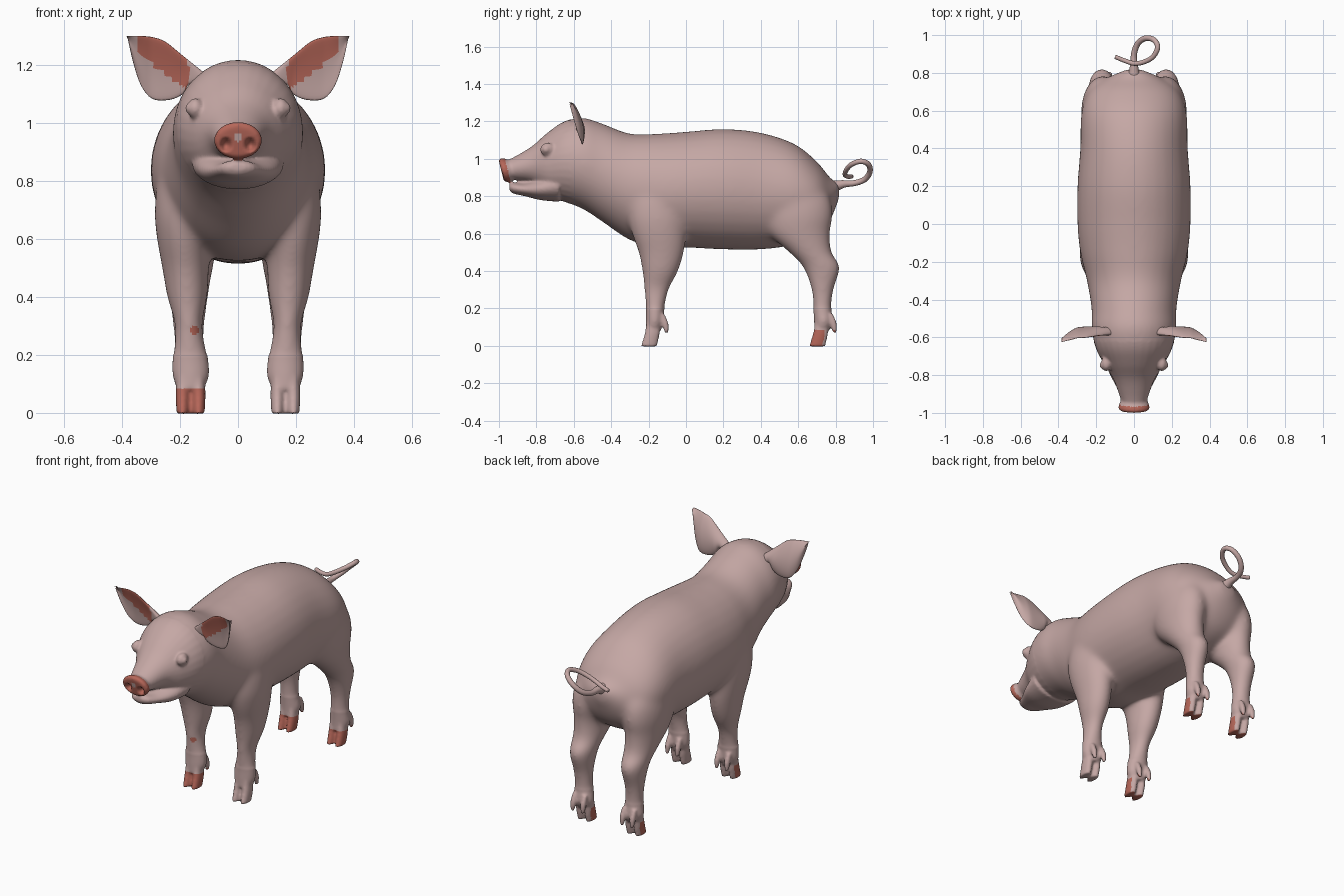
import bpy, bmesh
from math import sin, cos, pi, hypot
from mathutils import Vector, Matrix

cube = bpy.data.objects.get("Cube")
if cube:
    bpy.data.objects.remove(cube, do_unlink=True)


def material(name, colour):
    m = bpy.data.materials.new(name)
    m.use_nodes = True
    m.diffuse_color = (*colour, 1)
    m.node_tree.nodes["Principled BSDF"].inputs["Base Color"].default_value = (*colour, 1)
    m.node_tree.nodes["Principled BSDF"].inputs["Roughness"].default_value = 0.7
    return m


SKIN = material("pale_pink_skin", (0.56, 0.39, 0.375))
CORAL = material("coral_skin", (0.47, 0.135, 0.1))


def interpolate(rows, steps=5):
    """Catmull-Rom interpolation of section parameters."""
    out = []
    last = len(rows) - 1
    for i in range(last):
        a, b, c, d = (rows[max(0, min(last, i + k))] for k in (-1, 0, 1, 2))
        for s in range(steps):
            t = s / steps
            out.append([q + 0.5 * t * (r - p + t * (2 * p - 5 * q + 4 * r - w + t * (3 * (q - r) + w - p)))
                        for p, q, r, w in zip(a, b, c, d)])
    return out + [list(rows[-1])]


def loft(bm, rings):
    loops = [[bm.verts.new(p) for p in ring] for ring in rings]
    n = len(loops[0])
    faces = [bm.faces.new((a[i], a[(i + 1) % n], b[(i + 1) % n], b[i]))
             for a, b in zip(loops, loops[1:]) for i in range(n)]
    faces += [bm.faces.new(loops[0]), bm.faces.new(loops[-1])]
    bmesh.ops.recalc_face_normals(bm, faces=faces)


ANGLES = [2 * pi * i / 32 for i in range(32)]


def trunk(bm, rows, shear=0.0):
    """Rows: y, top, bottom, half width."""
    rings = []
    for y, top, low, w in interpolate(rows):
        mid, h = (top + low) / 2, (top - low) / 2
        rings.append([(w * cos(a), y - shear * h * sin(a), mid + h * sin(a)) for a in ANGLES])
    loft(bm, rings)


def limb(bm, rows, side):
    """Rows: z, back and front y, inner and outer x."""
    rings = []
    for z, y0, y1, x0, x1 in interpolate(rows):
        rings.append([(side * ((x0 + x1) / 2 + (x1 - x0) / 2 * cos(a)),
                       (y0 + y1) / 2 + (y1 - y0) / 2 * sin(a), z) for a in ANGLES])
    loft(bm, rings)


def ball(bm, centre, size):
    bmesh.ops.create_uvsphere(bm, u_segments=20, v_segments=12, radius=1,
                              matrix=Matrix.Translation(centre) @ Matrix.Diagonal((*size, 1)))


def add_object(name, bm, mats):
    mesh = bpy.data.meshes.new(name)
    bm.to_mesh(mesh)
    bm.free()
    for m in mats:
        mesh.materials.append(m)
    obj = bpy.data.objects.new(name, mesh)
    bpy.context.collection.objects.link(obj)
    return obj


bm = bmesh.new()

# Torso, neck and upper head
trunk(bm, [(-0.96, 0.99, 0.89, 0.06), (-0.9, 1.02, 0.885, 0.08), (-0.82, 1.07, 0.865, 0.11),
           (-0.74, 1.14, 0.80, 0.16), (-0.65, 1.2, 0.77, 0.205), (-0.55, 1.22, 0.73, 0.225),
           (-0.45, 1.19, 0.665, 0.225), (-0.3, 1.135, 0.565, 0.25), (-0.15, 1.135, 0.525, 0.285),
           (0, 1.145, 0.525, 0.3), (0.2, 1.16, 0.515, 0.3), (0.4, 1.14, 0.515, 0.285),
           (0.58, 1.08, 0.54, 0.28), (0.7, 0.985, 0.59, 0.24), (0.77, 0.9, 0.67, 0.15),
           (0.82, 0.865, 0.79, 0.04)])
# Lower jaw
trunk(bm, [(-0.945, 0.86, 0.835, 0.03), (-0.925, 0.872, 0.815, 0.06), (-0.86, 0.872, 0.8, 0.095),
           (-0.78, 0.9, 0.78, 0.135), (-0.68, 0.95, 0.77, 0.16)])
# Snout disc
trunk(bm, [(-0.91, 0.98, 0.9, 0.06), (-0.95, 1.0, 0.88, 0.077), (-0.975, 1.003, 0.876, 0.083),
           (-0.988, 0.99, 0.885, 0.07)], shear=0.25)

FRONT_LEG = [(0.92, -0.22, -0.08, 0.12, 0.2), (0.82, -0.3, -0.02, 0.08, 0.27),
             (0.7, -0.31, 0, 0.09, 0.288), (0.6, -0.29, 0, 0.095, 0.28), (0.5, -0.255, -0.01, 0.1, 0.262),
             (0.4, -0.235, -0.04, 0.105, 0.245), (0.3, -0.225, -0.09, 0.122, 0.218),
             (0.2, -0.215, -0.115, 0.105, 0.225), (0.13, -0.215, -0.12, 0.1, 0.225),
             (0.08, -0.215, -0.135, 0.12, 0.208)]
HIND_LEG = [(0.92, 0.5, 0.68, 0.1, 0.2), (0.8, 0.41, 0.765, 0.05, 0.265), (0.7, 0.4, 0.785, 0.05, 0.28),
            (0.6, 0.44, 0.77, 0.07, 0.27), (0.5, 0.55, 0.78, 0.085, 0.253), (0.42, 0.625, 0.825, 0.1, 0.24),
            (0.3, 0.67, 0.79, 0.115, 0.225), (0.2, 0.68, 0.778, 0.115, 0.22),
            (0.13, 0.685, 0.785, 0.105, 0.225), (0.08, 0.685, 0.765, 0.12, 0.208)]

for side in (1, -1):
    # Legs, cloven toes and dewclaws
    for leg, heel in ((FRONT_LEG, -0.14), (HIND_LEG, 0.76)):
        limb(bm, leg, side)
        for x in (0.136, 0.191):
            limb(bm, [(0.13, heel - 0.07, heel, x - 0.019, x + 0.019),
                      (0.07, heel - 0.08, heel, x - 0.024, x + 0.024),
                      (-0.003, heel - 0.102, heel - 0.015, x - 0.021, x + 0.021)], side)
            dew = x * 1.2 - 0.032
            limb(bm, [(0.17, heel, heel + 0.025, dew - 0.013, dew + 0.013),
                      (0.12, heel + 0.01, heel + 0.046, dew - 0.017, dew + 0.017),
                      (0.07, heel + 0.026, heel + 0.046, dew - 0.01, dew + 0.01)], side)
    # Eyelids and eyes
    ball(bm, (side * 0.147, -0.74, 1.05), (0.028, 0.04, 0.036))
    ball(bm, (side * 0.158, -0.748, 1.05), (0.026, 0.022, 0.022))

# Fuse everything into one skin
body = add_object("body", bm, [SKIN])
remesh = body.modifiers.new("fuse", "REMESH")
remesh.mode = "VOXEL"
remesh.voxel_size = 0.008
soften = body.modifiers.new("soften", "SMOOTH")
soften.iterations = 5
graph = bpy.context.evaluated_depsgraph_get()
fused = bpy.data.meshes.new_from_object(body.evaluated_get(graph))
body.modifiers.clear()
body.data = fused
fused.materials.clear()
for m in (SKIN, CORAL):
    fused.materials.append(m)

bm = bmesh.new()
bm.from_mesh(fused)
blend = [v for v in bm.verts if v.co.z > 0.2 and v.co.y > -0.62]
for _ in range(35):
    bmesh.ops.smooth_vert(bm, verts=blend, factor=0.5, use_axis_x=True, use_axis_y=True, use_axis_z=True)

# Nostril hollows
for v in bm.verts:
    if v.co.y < -0.95:
        r = hypot((abs(v.co.x) - 0.042) / 0.02, (v.co.z - 0.925) / 0.026)
        if r < 1:
            v.co.y += 0.03 * (1 - r * r)


def is_coral(p, n):
    snout = p.y + 0.25 * (p.z - 0.94) < -0.953 and p.z > 0.872 and hypot(p.x, p.z - 0.95) > 0.016
    hoof = p.z < 0.085 and n.y < 0.35 and not (p.x > 0 and p.y < 0)
    patch = hypot(p.x + 0.15, p.z - 0.285) < 0.015 and n.y < 0 and p.y < 0
    return snout or hoof or patch


bm.normal_update()
for f in bm.faces:
    f.smooth = True
    f.material_index = int(is_coral(f.calc_center_median(), f.normal))
bm.to_mesh(fused)
bm.free()

# Ears: upper edge x, z then lower edge x, z from root to tip
EAR = [(0.1, 1.16, 0.12, 1.1), (0.15, 1.2, 0.165, 1.135), (0.2, 1.24, 0.19, 1.1),
       (0.25, 1.28, 0.235, 1.08), (0.29, 1.295, 0.295, 1.083), (0.33, 1.3, 0.335, 1.13),
       (0.36, 1.3, 0.362, 1.21), (0.385, 1.3, 0.38, 1.29)]
for side, name in ((1, "left_ear"), (-1, "right_ear")):
    bm = bmesh.new()
    rings = []
    sections = interpolate(EAR, 4)
    for i, (ux, uz, lx, lz) in enumerate(sections):
        thick = 0.004 + 0.018 * (1 - i / (len(sections) - 1))
        ring = []
        for a in ANGLES:
            c = cos(a)
            x, z = (ux + lx) / 2 + (ux - lx) / 2 * c, (uz + lz) / 2 + (uz - lz) / 2 * c
            cup = 0.016 * (1 - c * c) * min(1, i / 8)
            y = -0.56 - 0.22 * (z - 1.1) - 0.25 * max(0, x - 0.3) + cup + thick * sin(a)
            ring.append((side * x, y, z))
        rings.append(ring)
    loft(bm, rings)
    bm.normal_update()
    for f in bm.faces:
        p = f.calc_center_median()
        x = abs(p.x)
        f.smooth = True
        f.material_index = int(f.normal.y < -0.1 and 0.17 < x < 0.345 and p.z > 1.13 + 0.75 * (x - 0.2))
    add_object(name, bm, [SKIN, CORAL])

# Curly tail
PATH = [(0, 0.78, 0.85), (0, 0.84, 0.865), (0, 0.9, 0.87), (0.02, 0.955, 0.89), (0.06, 0.983, 0.93),
        (0.105, 0.975, 0.97), (0.125, 0.935, 0.987), (0.1, 0.885, 0.97), (0.05, 0.857, 0.94),
        (0, 0.85, 0.915), (-0.05, 0.865, 0.905), (-0.1, 0.885, 0.905)]
bm = bmesh.new()
points = [Vector(p) for p in interpolate(PATH, 5)]
rings = []
for i, p in enumerate(points):
    ahead = points[min(i + 1, len(points) - 1)] - points[max(i - 1, 0)]
    turn = ahead.to_track_quat("Z", "X")
    r = 0.011 + 0.022 * max(0, 1 - i / 9) ** 2 + 0.006 * (1 - i / len(points))
    rings.append([p + turn @ Vector((r * cos(a), r * sin(a), 0)) for a in ANGLES[::2]])
loft(bm, rings)
for f in bm.faces:
    f.smooth = True
add_object("tail", bm, [SKIN])
